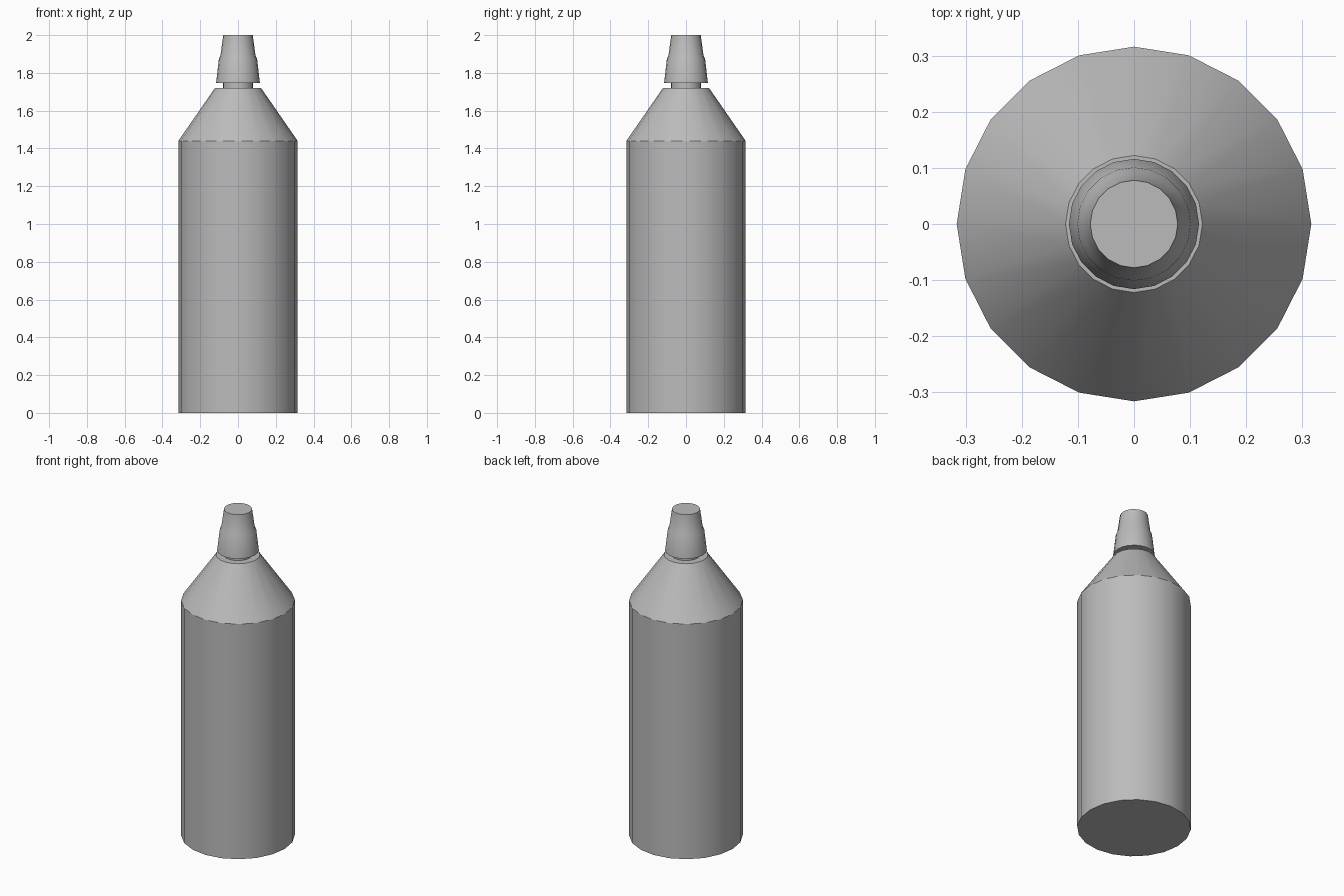
import bpy, bmesh
from math import cos, sin, tau, radians

SIDES = 20

cube = bpy.data.objects.get("Cube")
if cube:
    bpy.data.objects.remove(cube, do_unlink=True)

grey = bpy.data.materials.new("plain grey")
grey.use_nodes = True
grey.diffuse_color = (0.5, 0.5, 0.5, 1)
grey.node_tree.nodes["Principled BSDF"].inputs["Base Color"].default_value = (0.5, 0.5, 0.5, 1)


def turned_part(name, profile):
    """Closed solid of revolution from (radius, height) points, bottom to top."""
    bm = bmesh.new()
    rings = [[bm.verts.new((r * cos(tau * i / SIDES), r * sin(tau * i / SIDES), z))
              for i in range(SIDES)] for r, z in profile]
    for low, high in zip(rings, rings[1:]):
        for i in range(SIDES):
            j = (i + 1) % SIDES
            bm.faces.new((low[i], low[j], high[j], high[i]))
    bm.faces.new(rings[0][::-1])
    bm.faces.new(rings[-1])
    mesh = bpy.data.meshes.new(name)
    bm.to_mesh(mesh)
    bm.free()
    mesh.materials.append(grey)
    part = bpy.data.objects.new(name, mesh)
    bpy.context.collection.objects.link(part)
    bpy.ops.object.select_all(action="DESELECT")
    part.select_set(True)
    bpy.context.view_layer.objects.active = part
    bpy.ops.object.shade_smooth_by_angle(angle=radians(30))
    return part


# Bottle with straight wall, sloped shoulder and narrow neck
turned_part("bottle_body", [(0.316, 0), (0.316, 1.44), (0.122, 1.72),
                            (0.08, 1.72), (0.08, 1.76)])

# Tapered cap with a small step partway up
turned_part("cap", [(0.08, 1.747), (0.116, 1.747), (0.101, 1.875),
                    (0.093, 1.89), (0.078, 2.0)])
